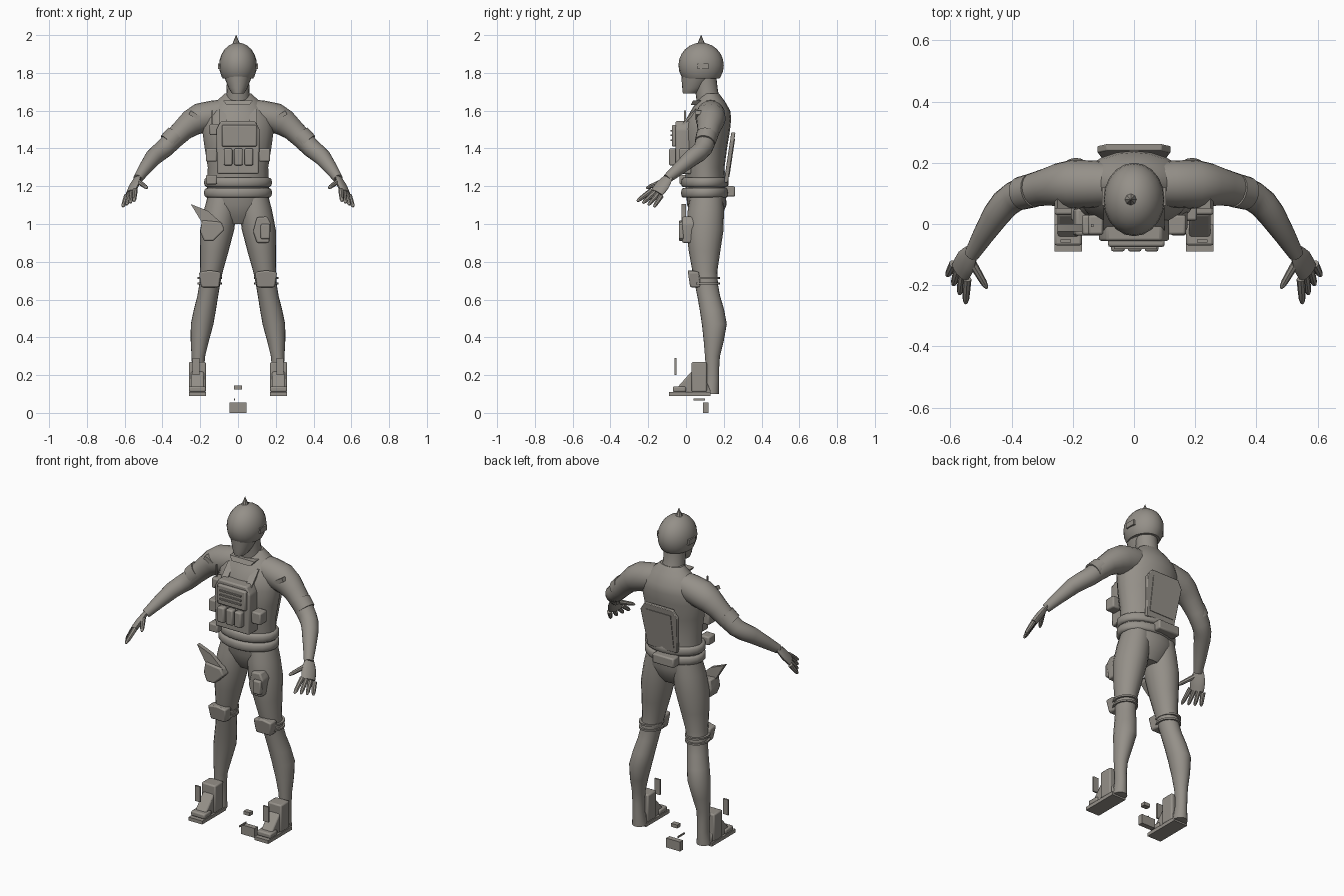
import bpy, bmesh, math
from mathutils import Vector, Matrix

cube = bpy.data.objects.get("Cube")
if cube:
    bpy.data.objects.remove(cube, do_unlink=True)

grey = bpy.data.materials.new("warm_grey")
grey.use_nodes = True
tone = (.3, .28, .25, 1)
grey.diffuse_color = tone
grey.node_tree.nodes["Principled BSDF"].inputs["Base Color"].default_value = tone

UP = Vector((0, 0, 1))
SIDE = Vector((1, 0, 0))
SOFT = .008
parts = []


def finish(name, bm, mirror=False, bevel=0):
    """Turn a bmesh into a named object, optionally mirrored and bevelled."""
    bmesh.ops.recalc_face_normals(bm, faces=bm.faces)
    mesh = bpy.data.meshes.new(name)
    bm.to_mesh(mesh)
    bm.free()
    mesh.materials.append(grey)
    obj = bpy.data.objects.new(name, mesh)
    bpy.context.collection.objects.link(obj)
    if bevel:
        modifier = obj.modifiers.new("bevel", "BEVEL")
        modifier.width, modifier.segments = bevel, 2
    if mirror:
        obj.modifiers.new("mirror", "MIRROR")
    parts.append(obj)


def bridge(bm, loops):
    """Join neighbouring vertex loops with quads and cap both ends."""
    for low, high in zip(loops, loops[1:]):
        for k in range(len(low)):
            bm.faces.new((low[k - 1], low[k], high[k], high[k - 1]))
    bm.faces.new(loops[0])
    bm.faces.new(loops[-1])


def smoothed(rings):
    """Insert a curved halfway ring between every pair of key rings."""
    keys = [Vector(ring) for ring in rings]
    result = [keys[0]]
    for i in range(len(keys) - 1):
        start, end = keys[i], keys[i + 1]
        before, after = keys[max(i - 1, 0)], keys[min(i + 2, len(keys) - 1)]
        result += [(start + end) * 9 / 16 - (before + after) / 16, end]
    return result


def loft(name, rings, aspect=1, level=True, across=SIDE, sides=20, mirror=False):
    """Skin key rings (x, y, z, radius); aspect is depth over width."""
    bm = bmesh.new()
    rings = smoothed(rings)
    loops = []
    for i, ring in enumerate(rings):
        ahead = rings[min(i + 1, len(rings) - 1)] - rings[max(i - 1, 0)]
        tangent = UP if level else ahead.xyz.normalized()
        u = (across - tangent * across.dot(tangent)).normalized()
        v = tangent.cross(u) * aspect
        turns = [math.tau * k / sides for k in range(sides)]
        loops.append([bm.verts.new(ring.xyz + (u * math.cos(a) + v * math.sin(a)) * ring.w)
                      for a in turns])
    bridge(bm, loops)
    finish(name, bm, mirror)


def stack(name, rings, x=0, **options):
    """Level loft from rings (y, z, radius) standing on one x."""
    loft(name, [(x, *ring) for ring in rings], **options)


def slab(name, outline, front, back, lean=0, sideways=False, **options):
    """Extrude an (x, z) outline through y, or a (y, z) outline through x."""
    bm = bmesh.new()
    base = outline[0][1]
    loops = []
    for depth in (front, back):
        loop = []
        for across, z in outline:
            shift = depth + lean * (z - base)
            loop.append(bm.verts.new((shift, across, z) if sideways else (across, shift, z)))
        loops.append(loop)
    bridge(bm, loops)
    finish(name, bm, **options)


def both_halves(half):
    """Complete a left half outline with its reflection."""
    return half + [(-x, z) for x, z in reversed(half)]


def box(name, x, y, z, **options):
    outline = [(x[0], z[0]), (x[1], z[0]), (x[1], z[1]), (x[0], z[1])]
    slab(name, outline, *y, **options)


def dome(name, centre, radii, floor):
    """Ellipsoid cut flat and closed at the floor height."""
    bm = bmesh.new()
    placing = Matrix.Translation(centre) @ Matrix.Diagonal((*radii, 1))
    bmesh.ops.create_uvsphere(bm, u_segments=20, v_segments=12, radius=1, matrix=placing)
    everything = bm.verts[:] + bm.edges[:] + bm.faces[:]
    cut = bmesh.ops.bisect_plane(bm, geom=everything, plane_co=UP * floor, plane_no=-UP,
                                 clear_outer=True)["geom_cut"]
    bmesh.ops.contextual_create(bm, geom=[e for e in cut if isinstance(e, bmesh.types.BMEdge)])
    finish(name, bm)


# Head, neck and helmet
dome("helmet", (0, .08, 1.84), (.1, .12, .12), floor=1.77)
stack("helmet_spike", [(.08, 1.93, .03), (.08, 2, .001)], x=-.01, sides=8)
stack("face", [(.02, 1.69, .03), (.04, 1.72, .05), (.07, 1.8, .08)], aspect=1.2)
stack("neck", [(.13, 1.62, .07), (.11, 1.7, .06), (.1, 1.8, .06)])
slab("nose", [(-.02, 1.8), (-.02, 1.74), (.01, 1.74)], -.01, .01, sideways=True)
box("helmet_mount", (.08, .105), (.06, .12), (1.82, 1.85), mirror=True)

# Torso
stack("torso", [(.11, 1, .08), (.11, 1.1, .16), (.1, 1.3, .16), (.11, 1.5, .19),
                (.13, 1.6, .16), (.13, 1.69, .07)], aspect=.65)

# Legs and feet
loft("leg", [(.08, .11, 1.15, .08), (.11, .1, .97, .09), (.14, .1, .75, .06),
             (.16, .12, .62, .055), (.19, .15, .47, .06), (.21, .14, .3, .036),
             (.21, .14, .18, .032), (.21, .13, .1, .04)], aspect=1.1, mirror=True)
instep = [(-.05, .11), (-.05, .13), (.03, .22), (.08, .22), (.14, .1)]
slab("foot", instep, .18, .25, sideways=True, mirror=True, bevel=SOFT)
shoe = (.17, .26)
box("sole", shoe, (-.09, .13), (.09, .11), mirror=True)
box("toe_cap", shoe, (-.07, 0), (.11, .14), mirror=True, bevel=SOFT)
box("ankle_guard", shoe, (.03, .11), (.11, .27), mirror=True, bevel=SOFT)
box("shin_tag", (.205, .24), (-.06, -.05), (.2, .29), mirror=True)

# Arms
limb = dict(level=False, across=UP, mirror=True)
loft("arm", [(.06, .13, 1.59, .07), (.2, .13, 1.56, .08), (.29, .12, 1.5, .06),
             (.39, .09, 1.4, .05), (.45, .03, 1.35, .045), (.53, -.1, 1.24, .025)], **limb)
loft("arm_band", [(.33, .11, 1.47, .056), (.37, .1, 1.43, .054)], **limb)
patch = [(.2, 1.57), (.25, 1.6), (.26, 1.58), (.21, 1.55)]
slab("shoulder_patch", patch, .05, .09, mirror=True)

# Hands, with the fingers fanned from the first knuckle to the last
wrist = Vector((.53, -.09, 1.25))
first_knuckle, last_knuckle = Vector((.545, -.18, 1.18)), Vector((.59, -.13, 1.15))
first_tip, last_tip = Vector((.55, -.26, 1.12)), Vector((.61, -.17, 1.09))
knuckles = last_knuckle - first_knuckle
palm_end = first_knuckle + knuckles / 2
loft("palm", [(*wrist, .025), (*wrist.lerp(palm_end, .5), .042), (*palm_end, .04)],
     aspect=.45, level=False, across=knuckles, sides=12, mirror=True)


def finger(name, root, tip):
    loft(name, [(*root, .014), (*root.lerp(tip, .8), .011), (*tip, .004)], sides=8, **limb)


for i, name in enumerate(("index_finger", "middle_finger", "ring_finger", "little_finger")):
    finger(name, first_knuckle.lerp(last_knuckle, i / 3), first_tip.lerp(last_tip, i / 3))
finger("thumb", wrist.lerp(first_knuckle, .3), Vector((.48, -.21, 1.19)))

# Chest rig
panel = both_halves([(.11, 1.265), (.115, 1.5), (.09, 1.545)])
slab("chest_panel", panel, -.055, .03, bevel=SOFT)
box("chest_flap", (-.085, .1), (-.075, -.05), (1.41, 1.525), bevel=SOFT)
for row in range(3):
    z = 1.44 + row * .025
    box("webbing_strip", (-.065, .075), (-.082, -.07), (z, z + .008))
for column in range(3):
    x = -.075 + column * .055
    box("magazine_pouch", (x, x + .045), (-.09, -.05), (1.31, 1.4), bevel=SOFT)
for x in (-.1, .06):
    box("shoulder_strap", (x, x + .04), (-.03, -.015), (1.52, 1.61), lean=.9)
flank = (-.035, .03)
box("side_pouch", (.11, .17), flank, (1.33, 1.4), mirror=True, bevel=SOFT)
box("radio", (-.15, -.1), flank, (1.47, 1.53), bevel=SOFT)
box("radio_aerial", (-.14, -.133), (-.01, 0), (1.53, 1.6))
box("utility_pouch", (-.17, -.11), flank, (1.21, 1.26), bevel=SOFT)
slab("collar_plate", both_halves([(.06, 1.63), (.08, 1.655)]), .025, .08, lean=.5)

# Back plate
plate = both_halves([(.095, 1.22), (.12, 1.44), (.09, 1.485)])
slab("back_plate", plate, .2, .222, lean=.15, bevel=SOFT / 2)
box("back_plate_cover", (-.08, .08), (.222, .23), (1.25, 1.45), lean=.15)

# Belt of two padded bands
for z in (1.14, 1.195):
    pad = [(.1, z, .165), (.1, z + .01, .178), (.1, z + .04, .178), (.1, z + .05, .165)]
    stack("belt_band", pad, aspect=.7)
box("belt_back_pouch", (-.1, .04), (.2, .26), (1.145, 1.2), bevel=SOFT)

# Thigh gear
holster = [(-.2, .96), (-.18, .91), (-.13, .91), (-.07, .97), (-.09, 1.01), (-.19, 1.02)]
slab("holster", holster, -.038, .05, bevel=SOFT)
slab("holster_blade", [(-.25, 1.105), (-.16, 1.07), (-.08, 1), (-.18, .99)], -.025, 0)
pouch = [(.1, .9), (.165, .9), (.175, 1), (.155, 1.04), (.1, 1.035), (.08, .96)]
slab("thigh_pouch", pouch, -.02, .06, bevel=SOFT)
box("thigh_pouch_flap", (.12, .17), (-.038, -.01), (.92, 1), bevel=SOFT)

# Knee pads and straps
slab("knee_pad", [(.1, .665), (.195, .665), (.207, .745), (.15, .755), (.09, .745)],
     .022, .08, lean=-.15, mirror=True, bevel=SOFT)
for z in (.68, .71):
    stack("knee_strap", [(.105, z, .065), (.105, z + .01, .065)], x=.15,
          aspect=1.15, mirror=True)

# Loose pieces near the ground
box("ground_block", (-.045, .045), (.09, .12), (0, .055))
box("small_block", (-.02, .02), (.08, .11), (.125, .145))
box("thin_pin", (-.02, -.015), (.04, .1), (.065, .075))

# Smooth shading with crisp edges
bpy.ops.object.select_all(action="DESELECT")
for obj in parts:
    obj.select_set(True)
bpy.context.view_layer.objects.active = parts[0]
bpy.ops.object.shade_smooth_by_angle(angle=math.radians(40))
